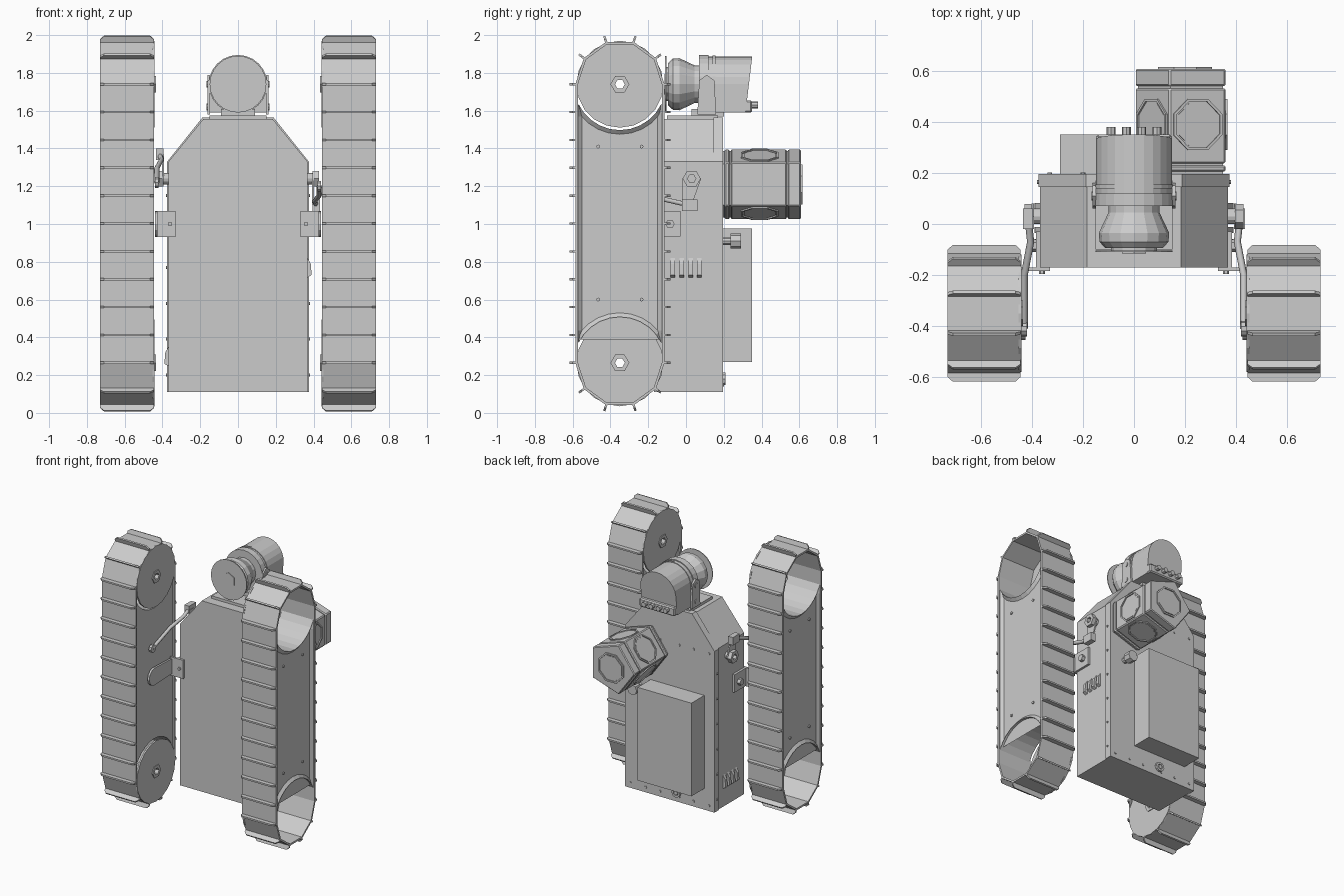
import bpy, bmesh
from math import cos, sin, pi, radians
from mathutils import Vector

old = bpy.data.objects.get("Cube")
if old:
    bpy.data.objects.remove(old)

grey = bpy.data.materials.new("light grey metal")
grey.use_nodes = True
grey.diffuse_color = (0.6, 0.6, 0.6, 1)
grey.node_tree.nodes["Principled BSDF"].inputs["Base Color"].default_value = (0.6, 0.6, 0.6, 1)

X, Y, Z = Vector((1, 0, 0)), Vector((0, 1, 0)), Vector((0, 0, 1))


def ngon(center, axis, n, r, phase=0):
    """Regular polygon loop around an axis."""
    axis = Vector(axis).normalized()
    u = X.copy() if abs(axis.z) > 0.99 else Z.cross(axis).normalized()
    v = axis.cross(u)
    angles = [radians(phase) + 2 * pi * i / n for i in range(n)]
    return [Vector(center) + (u * cos(a) + v * sin(a)) * r for a in angles]


def tube(center, axis, n, r, h, hole=0, phase=0):
    """Cylinder or ring starting at center and running h along axis."""
    c, a = Vector(center), Vector(axis).normalized()
    loops = [ngon(c, a, n, r, phase), ngon(c + a * h, a, n, r, phase)]
    if hole:
        loops += [ngon(c + a * h, a, n, hole, phase), ngon(c, a, n, hole, phase)]
    return loops, bool(hole)


def prism(pts, axis, a, b):
    """Extruded profile: x takes (y, z), y takes (x, z)."""
    place = {"x": lambda p, d: (d, p[0], p[1]), "y": lambda p, d: (p[0], d, p[1])}[axis]
    return [[place(p, d) for p in pts] for d in (a, b)], False


def box(x0, x1, y0, y1, z0, z1):
    return prism([(y0, z0), (y1, z0), (y1, z1), (y0, z1)], "x", x0, x1)


def build(name, parts, mirror=False, bevel=0):
    """Loft every part into one mesh; rings close on themselves, solids get caps."""
    bm = bmesh.new()
    for loops, ring in parts:
        vs = [[bm.verts.new(p) for p in loop] for loop in loops]
        n = len(vs[0])
        pairs = list(zip(vs, vs[1:])) + ([(vs[-1], vs[0])] if ring else [])
        for a, b in pairs:
            for i in range(n):
                bm.faces.new((a[i], a[(i + 1) % n], b[(i + 1) % n], b[i]))
        if not ring:
            bm.faces.new(vs[0])
            bm.faces.new(vs[-1])
    bmesh.ops.recalc_face_normals(bm, faces=bm.faces)
    me = bpy.data.meshes.new(name)
    bm.to_mesh(me)
    bm.free()
    me.materials.append(grey)
    ob = bpy.data.objects.new(name, me)
    bpy.context.collection.objects.link(ob)
    if bevel:
        m = ob.modifiers.new("bevel", "BEVEL")
        m.width, m.segments = bevel, 1
    if mirror:
        ob.modifiers.new("mirror", "MIRROR")
    return ob


# ---------- tracks ----------
CY, LOW, HIGH = -0.35, 0.265, 1.74
IN, OUT = 0.445, 0.73


def stadium(r):
    top = [(CY + r * cos(radians(a)), HIGH + r * sin(radians(a))) for a in range(0, 181, 36)]
    low = [(CY + r * cos(radians(a)), LOW + r * sin(radians(a))) for a in range(180, 361, 36)]
    return top + low


outer, inner = stadium(0.236), stadium(0.222)
belt = prism(outer, "x", IN, OUT)[0] + prism(inner, "x", OUT, IN)[0]
build("track_belt", [(belt, True)], mirror=True)


def cleat(y, z, angle):
    """Thin tread bar with clipped ends, pointing outward at an angle."""
    d = Vector((0, cos(angle), sin(angle)))
    t = Vector((0, -sin(angle), cos(angle))) * 0.006
    c = Vector((0, y, z))
    prof = [(IN, 0.225), (OUT, 0.225), (OUT, 0.25), (OUT - 0.02, 0.268),
            (IN + 0.02, 0.268), (IN, 0.25)]
    return [[c + X * x + d * r + s * t for x, r in prof] for s in (-1, 1)], False


cleats = []
for i in range(11):
    z = LOW + (HIGH - LOW) * i / 10
    cleats += [cleat(CY, z, 0), cleat(CY, z, pi)]
for k in range(1, 5):
    cleats += [cleat(CY, HIGH, radians(36 * k)), cleat(CY, LOW, radians(-36 * k))]
build("track_cleats", cleats, mirror=True)

# wheel discs on the inner side, with hexagonal hubs
wheels = []
for z in (LOW, HIGH):
    wheels += [tube((IN - 0.004, CY, z), X, 20, 0.23, 0.012, 0.028),
               tube((IN - 0.01, CY, z), X, 6, 0.05, 0.03, 0.026)]
build("wheel_discs", wheels, mirror=True)

# side housing between the wheels, scooped round each wheel
R = 0.243
scoop = [radians(a) for a in range(205, 336, 13)]
side = [(CY + R * cos(a), HIGH + R * sin(a)) for a in scoop]
side = [(CY - 0.222, 1.57)] + side + [(CY + 0.222, 1.57)]
side += [(y, LOW + HIGH - z) for y, z in reversed(side)]
housing = build("track_housing", [prism(side, "x", IN + 0.012, OUT - 0.008)], mirror=True)
bm = bmesh.new()
bm.from_mesh(housing.data)
face = max(bm.faces, key=lambda f: f.calc_center_median().x)
bmesh.ops.inset_region(bm, faces=[face], thickness=0.022, depth=-0.018)
bm.to_mesh(housing.data)
bm.free()
build("housing_bolts", [tube((0.70, y, z), X, 8, 0.01, 0.012)
                        for y in (-0.465, -0.235) for z in (0.6, 1.41)], mirror=True)

# ---------- main body ----------
def shell(w, base, top):
    half = [(w, base), (w, 1.33), (w / 2, top)]
    return half + [(-x, z) for x, z in reversed(half)]


build("body", [prism(shell(0.368, 0.11, 1.555), "y", -0.17, 0.19)])
build("rear_cover", [prism(shell(0.375, 0.11, 1.565), "y", 0.145, 0.195)])
build("cover_rivets", [tube((0.37, 0.165, 0.2 + 0.19 * i), X, 8, 0.008, 0.011)
                       for i in range(6)], mirror=True)
build("rear_rivets", [tube((x, 0.19, z), Y, 8, 0.009, 0.011)
                      for x in (0.08, 0.2, 0.33) for z in (0.15, 1.3)], mirror=True)
build("battery_box", [box(-0.29, 0.16, 0.19, 0.35, 0.27, 0.975)])
build("rear_knob", [tube((0.25, 0.19, 0.91), Y, 10, 0.022, 0.05),
                    tube((0.25, 0.235, 0.91), Y, 8, 0.04, 0.055)])
build("rear_socket", [tube((-0.06, 0.19, 0.18), Y, 10, 0.035, 0.02, 0.02),
                      tube((-0.06, 0.19, 0.18), Y, 8, 0.015, 0.02)])

# cooling louvres, high on one side and low on the other
for s, z, tag in ((1, 0.77, "left"), (-1, 0.3, "right")):
    louvres = []
    for i in range(4):
        y = -0.07 + 0.047 * i
        prof = [(s * 0.365, z - 0.055), (s * 0.39, z - 0.04), (s * 0.385, z + 0.02), (s * 0.365, z + 0.055)]
        louvres.append(prism(prof, "y", y - 0.012, y + 0.012))
    build(tag + "_louvres", louvres)

# ---------- track mounts ----------
pill = ngon((0.425, -0.39, 1), X, 12, 0.065)
pill = [(p.y if p.y < -0.385 else -0.17, p.z) for p in pill]
build("track_arm", [prism(pill, "x", 0.425, 0.44)], mirror=True)
build("mount_bracket", [box(0.33, 0.44, -0.185, -0.17, 0.93, 1.07),
                        box(0.366, 0.385, -0.185, -0.03, 0.935, 1.07),
                        tube((0.38, -0.085, 1), X, 6, 0.025, 0.03),
                        tube((0.36, -0.18, 1.0), -Y, 6, 0.012, 0.015)], mirror=True)
build("pivot_bolt", [tube((0.365, 0.03, 1.24), X, 12, 0.03, 0.03),
                     tube((0.395, 0.03, 1.24), X, 6, 0.048, 0.035, 0.022)], mirror=True)


def rod(name, pts, depth):
    cu = bpy.data.curves.new(name, "CURVE")
    cu.dimensions = "3D"
    cu.bevel_depth, cu.bevel_resolution, cu.use_fill_caps = depth, 1, True
    sp = cu.splines.new("POLY")
    sp.points.add(len(pts) - 1)
    for q, p in zip(sp.points, pts):
        q.co = (*p, 1)
    cu.materials.append(grey)
    bpy.context.collection.objects.link(bpy.data.objects.new(name, cu))


# tension levers, one turned down and the other up
for s, z, tag in ((1, 1.1, "left"), (-1, 1.37, "right")):
    end = z - 0.15 if s < 0 else z + 0.1
    rod(tag + "_lever", [(s * 0.415, 0.02, z), (s * 0.405, -0.07, z + (end - z) * 0.2),
                         (s * 0.43, -0.2, z + (end - z) * 0.5), (s * 0.43, -0.41, end)], 0.014)
    build(tag + "_lever_link", [
        prism([(0.08, 1.24), (0.03, z), (-0.02, z), (-0.02, 1.24)], "x", s * 0.392, s * 0.402),
        box(s * 0.395, s * 0.435, -0.02, 0.06, z - 0.03, z + 0.03),
        tube((s * 0.42, -0.41, end), X * s, 10, 0.03, 0.02)])

# ---------- five-sided sensor pod ----------
pod = Vector((0.2, 0, 1.21))
bands = [tube(pod + Y * e, -Y, 5, 0.196, h, phase=36)
         for e, h in ((0.608, 0.068), (0.532, 0.295), (0.23, 0.025))]
build("sensor_pod", bands, bevel=0.006)
build("pod_core", [tube(pod + Y * 0.6, -Y, 5, 0.185, 0.41, phase=36)])
rings = [tube(pod + Y * 0.6, Y, 8, 0.115, 0.016, 0.103, 22.5)]
lids = [tube(pod + Y * 0.6, Y, 8, 0.095, 0.012, phase=22.5)]
for k in range(5):
    n = Vector((cos(radians(72 * k)), 0, sin(radians(72 * k))))
    c = pod + n * 0.152 + Y * 0.39
    rings.append(tube(c, n, 8, 0.108, 0.014, 0.097, 22.5))
    lids.append(tube(c, n, 8, 0.09, 0.01, phase=22.5))
build("pod_rings", rings)
build("pod_windows", lids)

# ---------- camera head ----------
HZ = 1.74
build("head_base", [box(-0.15, 0.15, -0.1, 0.17, 1.55, 1.575),
                    box(-0.09, 0.09, 0.03, 0.2, 1.57, 1.61)])
arch = [(0.148 * cos(radians(a)), HZ + 0.148 * sin(radians(a))) for a in range(0, 181, 15)]
arch = [(0.148, 1.59)] + arch + [(-0.148, 1.59)]
rear = [(x, 0.315 + (z - 1.59) * 0.12, z) for x, z in arch]
build("head_casing", [([[(x, 0.1, z) for x, z in arch], rear], False)])
build("head_rear_foot", [box(-0.148, 0.148, 0.16, 0.35, 1.59, 1.655)], bevel=0.008)
build("head_collar", [tube((0, 0.07, HZ), Y, 24, 0.155, 0.05),
                      tube((0, 0.14, HZ), Y, 24, 0.153, 0.015)])
profile = [(-0.095, 0.112), (-0.07, 0.135), (-0.035, 0.138), (0.045, 0.1), (0.075, 0.1)]
build("lens_barrel", [([ngon((0, y, HZ), -Y, 16, r) for y, r in profile], False)])
build("lens_plate", [tube((0, -0.104, HZ), -Y, 24, 0.15, 0.006),
                     tube((0, -0.109, HZ), -Y, 6, 0.055, 0.006, phase=30),
                     tube((0, -0.09, HZ), -Y, 12, 0.09, 0.016)])
cheek = [(0.06, 1.58), (0.16, 1.58), (0.15, 1.76), (0.11, 1.79), (0.07, 1.76)]
build("head_cheeks", [prism(cheek, "x", 0.148, 0.162),
                      tube((0.155, 0.11, 1.74), X, 8, 0.018, 0.012),
                      tube((0.155, 0.11, 1.62), X, 8, 0.018, 0.012)], mirror=True)
build("head_plugs", [tube((x, 0.345, 1.63), Y, 8, 0.018, 0.035)
                     for x in (-0.09, -0.03, 0.03, 0.09)])
